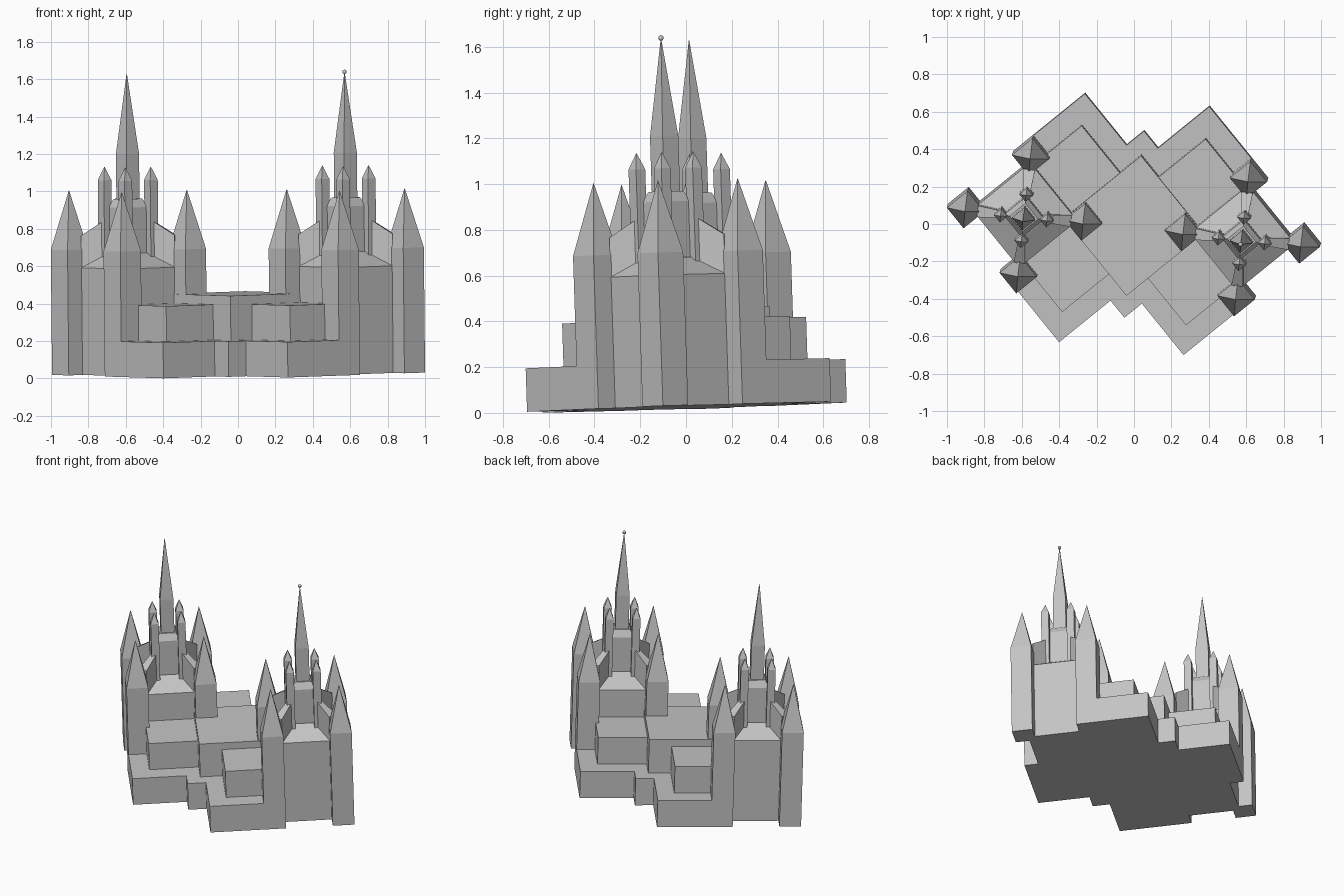
import bpy, bmesh, math
from mathutils import Matrix, Vector

cube = bpy.data.objects.get("Cube")
if cube:
    bpy.data.objects.remove(cube, do_unlink=True)

# One stone colour
stone = bpy.data.materials.new("grey_stone")
stone.use_nodes = True
GREY = (0.55, 0.55, 0.55, 1)
stone.diffuse_color = GREY
stone.node_tree.nodes["Principled BSDF"].inputs["Base Color"].default_value = GREY

# The whole building is turned on its plot and leans very slightly
lean = Vector((0, 0, 1)).rotation_difference(Vector((-0.0098, -0.0325, 1)))
FRAME = (Matrix.Translation((0.003, 0.004, 0.025)) @ lean.to_matrix().to_4x4()
         @ Matrix.Rotation(math.radians(39), 4, 'Z'))


def finish(name, bm):
    bmesh.ops.recalc_face_normals(bm, faces=bm.faces)
    mesh = bpy.data.meshes.new(name)
    bm.to_mesh(mesh)
    bm.free()
    mesh.transform(FRAME)
    mesh.materials.append(stone)
    obj = bpy.data.objects.new(name, mesh)
    bpy.context.collection.objects.link(obj)


def loft(name, rings):
    """Join rings of points, given from bottom to top, and cap both ends."""
    bm = bmesh.new()
    loops = [[bm.verts.new(p) for p in ring] for ring in rings]
    n = len(loops[0])
    for low, high in zip(loops, loops[1:]):
        for i in range(n):
            j = (i + 1) % n
            bm.faces.new((low[i], low[j], high[j], high[i]))
    bm.faces.new(loops[0][::-1])
    bm.faces.new(loops[-1])
    finish(name, bm)


def square_stack(name, x, y, profile):
    """Square shaft from (half width, height) pairs."""
    corners = ((-1, -1), (1, -1), (1, 1), (-1, 1))
    loft(name, [[(x + sx * h, y + sy * h, z) for sx, sy in corners]
                for h, z in profile])


def pointed(name, x, y, half, bottom, shoulder, tip):
    square_stack(name, x, y, [(half, bottom), (half, shoulder), (0.0008, tip)])


# Stepped ground storey, the same after half a turn
half_plan = [(0.355, 0.237), (0.709, 0.237), (0.709, -0.119), (0.614, -0.119),
             (0.614, -0.614), (0.119, -0.614), (0.119, -0.709),
             (-0.235, -0.709), (-0.235, -0.355), (-0.355, -0.355)]
plan = half_plan + [(-x, -y) for x, y in half_plan]
loft("ground_storey", [[(x, y, z) for x, y in plan] for z in (0, 0.19)])

# Taller hall in the middle
square_stack("central_hall", 0, 0, [(0.266, 0.1), (0.266, 0.429)])


def buttress(name, cx, cy, sx, sy):
    """Sloping wedge wall from a corner spire in to the turret."""
    out, inn = (0.156, 0.2), (0.062, 0.085)
    rings = []
    for z_out, z_in in ((0.5, 0.5), (0.745, 0.84)):
        pts = [(out[0], out[1], z_out), (out[1], out[0], z_out),
               (inn[1], inn[0], z_in), (inn[0], inn[1], z_in)]
        rings.append([(cx + sx * a, cy + sy * b, z) for a, b, z in pts])
    loft(name, rings)


def tower(side, s):
    cx, cy = 0.414 * s, -0.414 * s
    # Second storey block under the tower
    square_stack(side + "_second_storey", 0.235 * s, -0.236 * s,
                 [(0.354, 0.1), (0.354, 0.38)])
    # Body with shallow roof
    square_stack(side + "_tower_body", cx, cy,
                 [(0.2, 0), (0.2, 0.573), (0.085, 0.65)])
    # Turret with hipped cap
    square_stack(side + "_turret", cx, cy,
                 [(0.078, 0.6), (0.078, 0.895), (0.054, 0.94)])
    pointed(side + "_main_spire", cx, cy, 0.044, 0.9, 1.18, 1.607)
    # Corner spires, pinnacles and buttresses
    for i, (sx, sy) in enumerate(((-1, -1), (1, -1), (1, 1), (-1, 1)), 1):
        pointed(f"{side}_corner_spire_{i}", cx + sx * 0.224, cy + sy * 0.224,
                0.071, 0, 0.67, 0.985)
        pointed(f"{side}_pinnacle_{i}", cx + sx * 0.088, cy + sy * 0.088,
                0.026, 0.62, 1.04, 1.11)
        buttress(f"{side}_buttress_{i}", cx, cy, sx, sy)


tower("left", 1)
tower("right", -1)

# Ball on the tip of the left tower
bm = bmesh.new()
bmesh.ops.create_uvsphere(bm, u_segments=12, v_segments=8, radius=0.012,
                          matrix=Matrix.Translation((0.414, -0.414, 1.611)))
finish("left_finial", bm)
